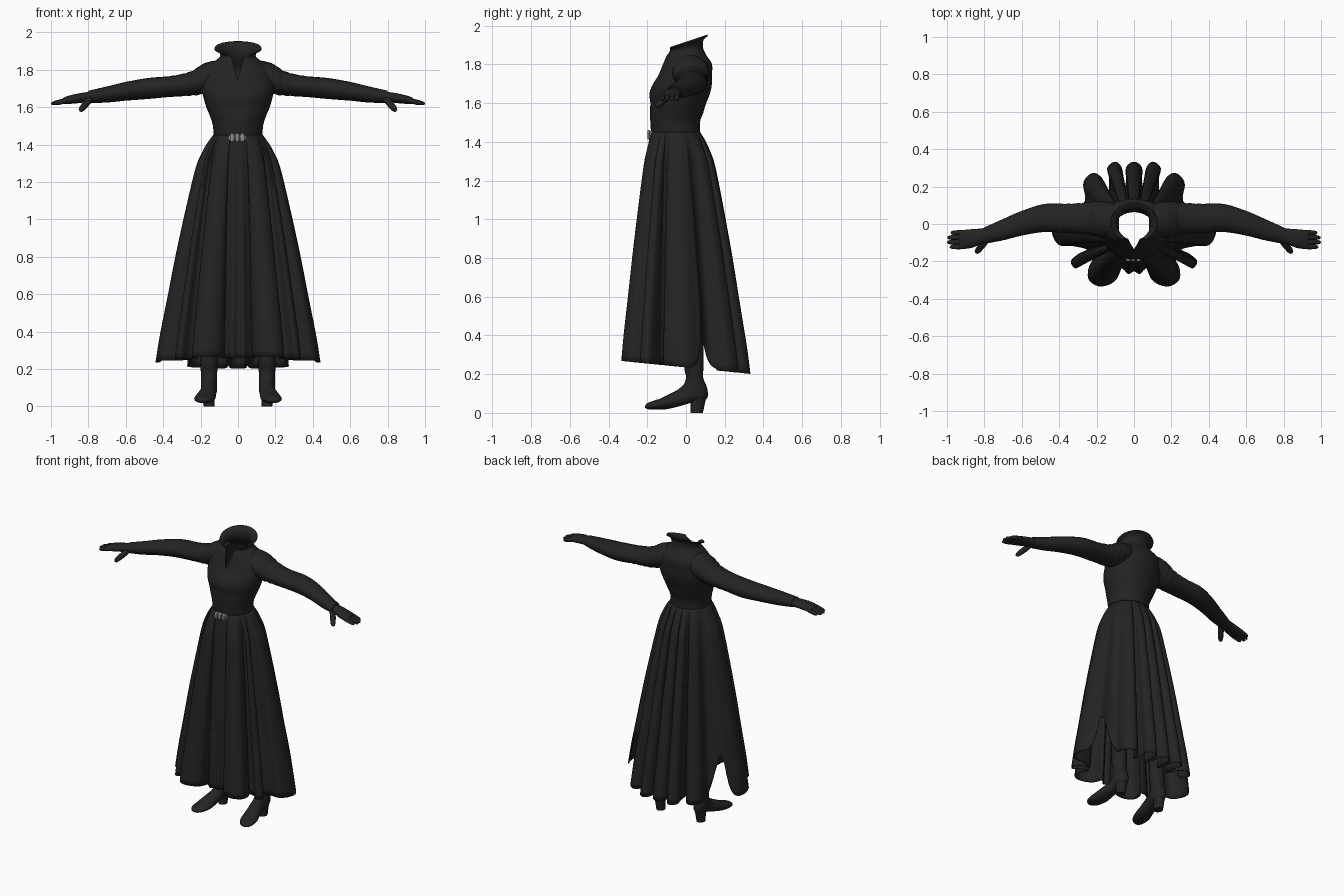
import bpy, bmesh
from math import sin, cos, pi, atan2, exp
from mathutils import Vector

cube = bpy.data.objects.get("Cube")
if cube:
    bpy.data.objects.remove(cube, do_unlink=True)


def material(name, color):
    m = bpy.data.materials.new(name)
    m.use_nodes = True
    m.diffuse_color = color
    bsdf = next(n for n in m.node_tree.nodes if n.type == 'BSDF_PRINCIPLED')
    bsdf.inputs["Base Color"].default_value = color
    bsdf.inputs["Roughness"].default_value = 0.7
    return m


BLACK = material("black_cloth", (0.017, 0.017, 0.017, 1))
GREY = material("grey_metal", (0.22, 0.22, 0.22, 1))


def smooth(pts, steps, closed=False):
    """Catmull-Rom interpolation of tuples of any length."""
    n, out = len(pts), []
    pick = (lambda i: pts[i % n]) if closed else (lambda i: pts[min(max(i, 0), n - 1)])
    for i in range(n if closed else n - 1):
        quad = [pick(i + k) for k in (-1, 0, 1, 2)]
        for s in range(steps):
            t = s / steps
            out.append(tuple(
                b + t / 2 * (c - a + t * (2 * a - 5 * b + 4 * c - d + t * (3 * (b - c) + d - a)))
                for a, b, c, d in zip(*quad)))
    return out if closed else out + [tuple(pts[-1])]


def finish(name, bm, mat, angle=50):
    bmesh.ops.remove_doubles(bm, verts=bm.verts, dist=0.0004)
    bmesh.ops.recalc_face_normals(bm, faces=bm.faces)
    mesh = bpy.data.meshes.new(name)
    bm.to_mesh(mesh)
    bm.free()
    mesh.materials.append(mat)
    ob = bpy.data.objects.new(name, mesh)
    bpy.context.collection.objects.link(ob)
    bpy.ops.object.select_all(action='DESELECT')
    ob.select_set(True)
    bpy.context.view_layer.objects.active = ob
    bpy.ops.object.shade_smooth_by_angle(angle=angle * pi / 180)
    return ob


def loft(name, rings, mat=BLACK, closed=True, caps=True, side=1):
    """Skin a list of equal rings of points; side -1 mirrors across x."""
    bm = bmesh.new()
    rows = [[bm.verts.new((p[0] * side, p[1], p[2])) for p in r] for r in rings]
    n = len(rows[0])
    for a, b in zip(rows, rows[1:]):
        for i in range(n if closed else n - 1):
            j = (i + 1) % n
            bm.faces.new((a[i], a[j], b[j], b[i]))
    if caps:
        bm.faces.new(rows[0])
        bm.faces.new(rows[-1])
    return finish(name, bm, mat)


def thicken(ob, amount):
    mod = ob.modifiers.new("thickness", 'SOLIDIFY')
    mod.thickness = amount
    mod.offset = 0


def turn(n):
    return [2 * pi * i / n for i in range(n)]


# Bodice and flared collar: z, half width, front y, back y, rise to the back, front opening
bodice = smooth([
    (1.42, .125, -.175, .07, 0, 0), (1.50, .13, -.18, .068, 0, 0),
    (1.55, .145, -.183, .085, 0, 0), (1.60, .165, -.18, .10, 0, 0),
    (1.65, .18, -.185, .12, 0, 0), (1.70, .19, -.165, .13, 0, 0),
    (1.74, .19, -.14, .13, 0, 0), (1.80, .17, -.115, .13, 0, .09),
    (1.84, .125, -.10, .105, 0, .2), (1.87, .092, -.09, .085, .012, .35),
    (1.90, .10, -.09, .087, .028, .48), (1.915, .125, -.10, .112, .035, .58)], 4)
rings = []
for z, w, front, back, rise, gap in bodice:
    gap, mid, deep = max(gap, 0), (front + back) / 2, (back - front) / 2
    ring = []
    for i in range(57):
        a = gap + (2 * pi - 2 * gap) * i / 56
        ring.append((w * sin(a), mid - deep * cos(a), z - rise * cos(a)))
    rings.append(ring)
thicken(loft("bodice_with_collar", rings, closed=False, caps=False), .008)

# Pleated skirt: half of the hem outline, front centre to back centre
half = [(0, -.25), (.03, -.265), (.05, -.245), (.075, -.23), (.09, -.285), (.13, -.32),
        (.19, -.33), (.24, -.295), (.24, -.235), (.22, -.19), (.265, -.195), (.31, -.235),
        (.335, -.2), (.3, -.165), (.25, -.135), (.33, -.115), (.40, -.11), (.435, -.05),
        (.43, .02), (.38, .07), (.3, .08), (.258, .13), (.268, .22), (.22, .27),
        (.17, .24), (.135, .16), (.13, .24), (.14, .3), (.10, .33), (.065, .29),
        (.055, .17), (.04, .23), (.04, .3), (0, .33)]
hem = smooth(half + [(-x, y) for x, y in half[-2:0:-1]], 5, closed=True)
# fall along the length, spread from the waist to the hem
fall = smooth([(0, 0), (.042, .12), (.08, .2), (.125, .28), (.21, .37), (.375, .52),
               (.54, .66), (.71, .79), (.875, .92), (1, 1)], 3)
rings = []
for s, t in fall:
    ring = []
    for x, y in hem:
        a = atan2(x, -(y + .03))
        wx, wy = .13 * sin(a), -.055 - .125 * cos(a)
        notch = .28 * exp(-((abs(x) - .325) ** 2 + (y - .08) ** 2) / .0028)
        low = .235 - .1 * y + notch
        ring.append((wx + (x - wx) * t, wy + (y - wy) * t, 1.45 + (low - 1.45) * s))
    rings.append(ring)
thicken(loft("pleated_skirt", rings, caps=False), .006)


def tube(name, stations, side, steps=4, ripple=0.0):
    """Limb along x: stations of x, y, z, half depth, half height."""
    rings = []
    for x, y, z, ry, rz in smooth(stations, steps):
        k = 1 + ripple * sin(x * 150) * exp(-((x - .27) / .1) ** 2)
        rings.append([(x, y + ry * k * cos(a), z + rz * k * sin(a)) for a in turn(20)])
    return loft(name, rings, side=side)


def finger(name, start, end, r, side):
    """Round-tipped digit between two points."""
    p, q = Vector(start), Vector(end)
    d = (q - p).normalized()
    u = d.cross(Vector((0, 0, 1))).normalized()
    v = d.cross(u)
    rings = []
    for t, k in ((0, 1), (.4, 1.05), (.8, .9), (.94, .65), (1, .2)):
        c = p.lerp(q, t)
        rings.append([c + (u * cos(a) + v * sin(a)) * r * k for a in turn(10)])
    loft(name, rings, side=side)


for side, label in ((1, "left"), (-1, "right")):
    # Sleeve with shoulder wrinkles
    tube(label + "_sleeve", [
        (.08, .02, 1.77, .085, .075), (.13, .022, 1.768, .095, .08),
        (.19, .026, 1.75, .095, .08), (.25, .03, 1.727, .085, .065),
        (.35, .03, 1.712, .078, .056), (.48, .032, 1.70, .075, .056),
        (.6, .004, 1.685, .066, .05), (.7, -.03, 1.668, .057, .043),
        (.8, -.062, 1.655, .044, .033)], side, 6, .03)
    # Gloved hand
    tube(label + "_palm", [
        (.77, -.055, 1.655, .038, .03), (.82, -.066, 1.652, .042, .027),
        (.87, -.078, 1.645, .05, .025), (.92, -.083, 1.637, .05, .02),
        (.935, -.084, 1.635, .044, .013)], side)
    for i, reach in enumerate((.985, 1.0, .998, .98)):
        y = -.12 + .025 * i
        finger(f"{label}_finger_{i + 1}", (.9, y, 1.64), (reach, y - .003, 1.618), .0135, side)
    finger(label + "_thumb", (.79, -.085, 1.645), (.845, -.155, 1.58), .018, side)

    # Boot: instep y and z, heel or sole y and z, half width
    boot = smooth([
        (-.02, .55, .09, .55, .05), (-.01, .25, .09, .25, .048), (0, .19, .088, .185, .044),
        (-.01, .15, .11, .125, .044), (-.03, .13, .105, .07, .044), (-.05, .115, .03, .053, .044),
        (-.09, .095, -.05, .03, .05), (-.13, .075, -.11, .018, .055), (-.17, .062, -.165, .017, .05),
        (-.2, .05, -.2, .02, .032), (-.212, .035, -.212, .028, .008)], 4)
    rings = []
    for py, pz, qy, qz, w in boot:
        my, mz = (py + qy) / 2, (pz + qz) / 2
        cx = .155 + .17 * max(0, -my)
        rings.append([(cx + w * cos(a), my + (qy - my) * sin(a), mz + (qz - mz) * sin(a))
                      for a in turn(20)])
    loft(label + "_boot", rings, side=side)
    # Tapered boot heel
    rings = []
    for z, y, w, d in ((0, .055, .028, .032), (.05, .06, .03, .038), (.09, .062, .036, .044)):
        rings.append([(.155 + w * cos(a), y + d * sin(a), z) for a in turn(16)])
    loft(label + "_boot_heel", rings, side=side)

# Belt buckle: rounded plate with raised bosses
def boss(name, x, w, h, y, depth):
    rings = []
    for k, dy in ((1, 0), (1, -depth * .6), (.8, -depth)):
        rings.append([(x + w * k * cos(a) * abs(cos(a)) ** -.5 if abs(cos(a)) > .01 else x,
                       y + dy,
                       1.437 + h * k * sin(a) * abs(sin(a)) ** -.5 if abs(sin(a)) > .01 else 1.437)
                      for a in turn(24)])
    loft(name, rings, GREY)


boss("buckle_plate", -.004, .048, .02, -.174, .018)
for i, x in enumerate((-.032, -.004, .024)):
    boss(f"buckle_boss_{i + 1}", x, .012, .024, -.186, .014)
